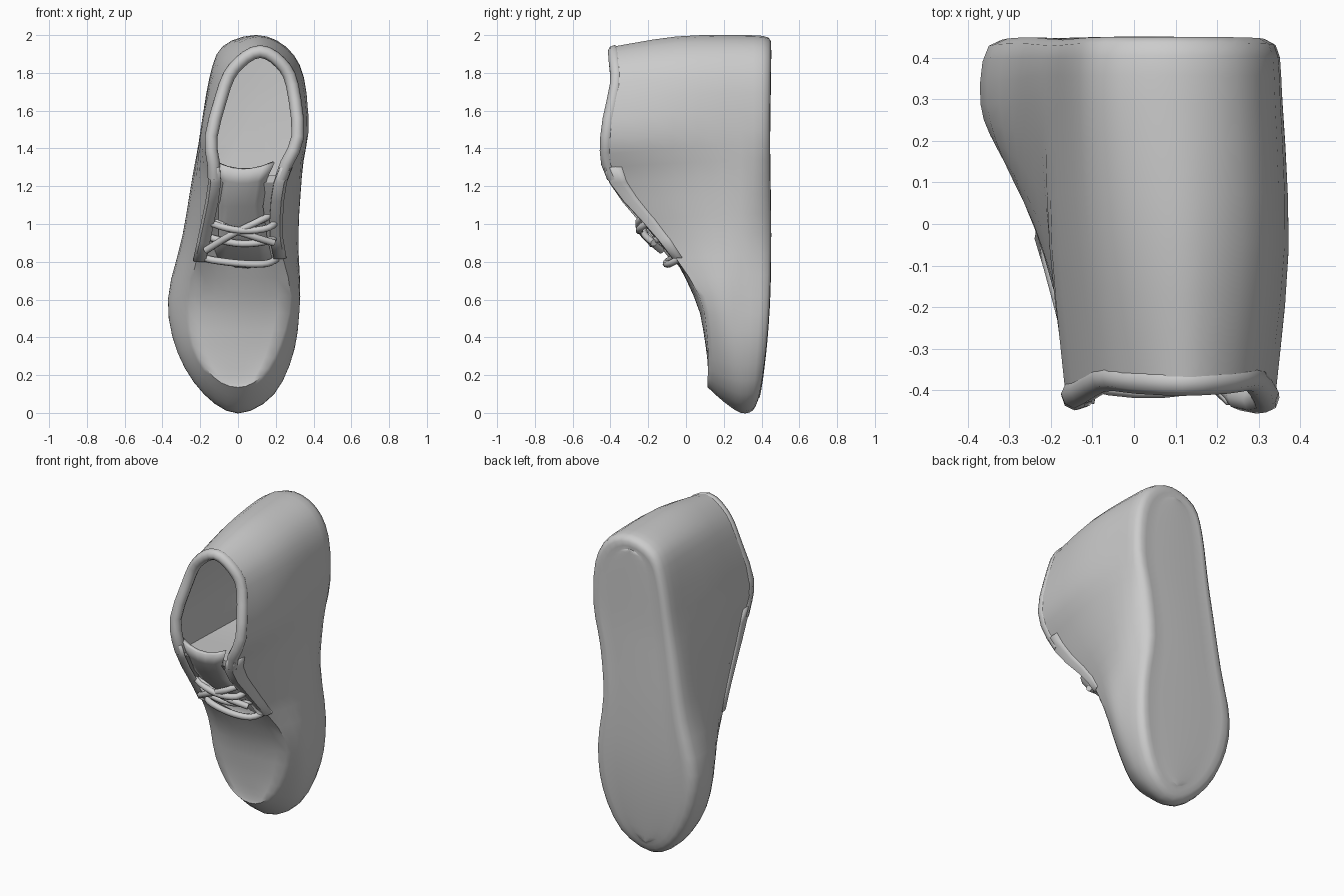
import bpy, bmesh, math
from mathutils import Vector as V

if "Cube" in bpy.data.objects:
    bpy.data.objects.remove(bpy.data.objects["Cube"])


def spline(pts, n, closed=False):
    """Catmull-Rom resampling with n steps per span."""
    m, out = len(pts), []
    for i in range(m if closed else m - 1):
        if closed:
            a, b, c, d = (pts[(i + k) % m] for k in (-1, 0, 1, 2))
        else:
            a, b, c, d = (pts[min(max(i + k, 0), m - 1)] for k in (-1, 0, 1, 2))
        for j in range(n):
            t = j / n
            out.append(0.5 * (2 * b + (c - a) * t + (2 * a - 5 * b + 4 * c - d) * t * t
                              + (3 * b - a - 3 * c + d) * t ** 3))
    return out if closed else out + [pts[-1].copy()]


def interp(x, table):
    for (x0, y0), (x1, y1) in zip(table, table[1:]):
        if x <= x1:
            return y0 + (y1 - y0) * max(0, (x - x0) / (x1 - x0))
    return table[-1][1]


def build(name, grids, thickness=0, angle=55):
    """Skin one or more (rows, wrap) grids into a single smooth object."""
    bm = bmesh.new()
    for rows, wrap in grids:
        vs = [[bm.verts.new(p) for p in r] for r in rows]
        w = len(rows[0])
        for a, b in zip(vs, vs[1:]):
            for j in range(w if wrap else w - 1):
                k = (j + 1) % w
                bm.faces.new((a[j], a[k], b[k], b[j]))
    bmesh.ops.remove_doubles(bm, verts=bm.verts, dist=0.0005)
    bmesh.ops.recalc_face_normals(bm, faces=bm.faces)
    me = bpy.data.meshes.new(name)
    bm.to_mesh(me)
    bm.free()
    ob = bpy.data.objects.new(name, me)
    bpy.context.collection.objects.link(ob)
    if thickness:
        mod = ob.modifiers.new("thickness", 'SOLIDIFY')
        mod.thickness, mod.offset = thickness, 0
    bpy.ops.object.select_all(action='DESELECT')
    ob.select_set(True)
    bpy.context.view_layer.objects.active = ob
    bpy.ops.object.shade_smooth_by_angle(angle=math.radians(angle))
    return ob


def tube(name, pts, radius):
    cu = bpy.data.curves.new(name, 'CURVE')
    cu.dimensions, cu.bevel_depth, cu.bevel_resolution = '3D', radius, 2
    cu.use_fill_caps = True
    sp = cu.splines.new('POLY')
    sp.points.add(len(pts) - 1)
    for q, p in zip(sp.points, pts):
        q.co = (*p, 1)
    ob = bpy.data.objects.new(name, cu)
    bpy.context.collection.objects.link(ob)


def across(loop, i, dip, n=8):
    """Row across the shoe between the mirrored columns i and -i of a loop."""
    a, b = loop[i], loop[-i]
    return [a.lerp(b, k / n) + V((0, dip * math.sin(math.pi * k / n), 0)) for k in range(n + 1)]


# Control outlines: toe, right side, heel, left side
wide = [(0, 0), (.19, .1), (.30, .34), (.325, .62), (.32, .95), (.338, 1.25), (.358, 1.5), (.34, 1.78),
        (.25, 1.94), (.09, 2), (-.08, 1.94), (-.15, 1.78), (-.20, 1.48), (-.24, 1.25), (-.295, .93),
        (-.37, .6), (-.32, .32), (-.18, .1)]
ridge = [(0, .115, .135), (.12, .115, .19), (.22, .115, .36), (.28, .07, .62), (.22, -.13, .92),
         (.24, -.385, 1.22), (.34, -.42, 1.45), (.31, -.37, 1.75), (.235, -.375, 1.88), (.12, -.38, 1.94),
         (0, -.375, 1.88), (-.09, -.37, 1.75), (-.165, -.41, 1.45), (-.14, -.385, 1.22),
         (-.20, -.13, .9), (-.255, .07, .62), (-.235, .115, .36), (-.13, .115, .19)]
bottom = [(0, .357), (.1, .387), (.2, .402), (.35, .42), (.65, .439), (1, .443), (1.4, .436), (2, .444)]

N = 3
B = [V((x, .29, z)) for x, z in wide]
D = [V(p) for p in ridge]
C = []
for b, d in zip(B, D):
    out = V((b.x - .05, -.03, (b.z - 1) * .15)).normalized()
    C.append(b.lerp(d, .5) + out * (.010 + (.014 if b.x > 0 else .006) * min(1, b.z / .5)))


def sole_loop(sx, sz, lift):
    """Scaled copy of the wide outline, with the arch waist on the right."""
    pts = []
    for p in B:
        arch = math.exp(-((p.z - 1.08) / .25) ** 2) if p.x > .05 else 0
        z = 1 + (p.z - 1) * sz
        pts.append(V((.03 + (p.x - .03) * sx - .05 * arch, interp(z, bottom) - lift, z)))
    return pts


A = sole_loop(.95, .987, .007)
S = sole_loop(.7, .92, -.005)
S, A, B, C, D = (spline(l, N, True) for l in (S, A, B, C, D))
count = len(D)

# Outer body: sole edge and walls, closed below by the sole and in front by the domed vamp
cols = [spline([S[i], A[i], B[i], C[i], D[i]], 3) for i in range(count)]
walls = [[c[r] for c in cols] for r in range(len(cols[0]))]
sole = [across(S, i, .004) for i in range(count // 2 + 1)]
dome = [(0, 0), (3, .005), (6, -.012), (9, -.03), (10.5, -.015), (12, .025), (15, .025)]
vamp = [across(D, i, interp(i, dome)) for i in range(5 * N + 1)]
build("shoe_body", [(walls, True), (sole, False), (vamp, False)])

# Lining: hollow foot opening down to the footbed
mid = V((.08, 0, 1.6))
mouth = D[5 * N:13 * N + 1] + across(D, 5 * N, .03)[::-1][1:-1]


def ring(scale, y=None):
    return [V((mid.x + (p.x - mid.x) * scale, p.y if y is None else y,
               mid.z + (p.z - mid.z) * scale)) for p in mouth]


build("lining", [([ring(1), ring(.9), ring(.92, -.2), ring(.97, .15), ring(.92, .3),
                   ring(.4, .31), ring(0, .31)], True)])

# Padded collar rim, flush with the outside of the ankle
rim = [p + (V((mid.x, p.y, mid.z)) - p).normalized() * .027 for p in D[5 * N:13 * N + 1]]
tube("collar_rim", rim, .034)

# Tongue
rows = []
for z, y, xl, xr in [(.77, -.02, -.15, .19), (.95, -.17, -.10, .15), (1.1, -.295, -.10, .13),
                     (1.22, -.385, -.10, .15), (1.29, -.41, -.12, .19)]:
    top = max(0, z - 1.1) / .2
    rows.append([V((xl + (xr - xl) * (k + 1) / 2, y + .02 * k * k, z + .04 * top * k * k))
                 for k in (-1, -.6, -.2, .2, .6, 1)])
build("tongue", [(rows, False)], .022)

# Eyestay flaps on both sides of the lacing, blended into the walls
for side, sign in (("right", 1), ("left", -1)):
    flap = []
    for i in range(11, 17):
        d, wall = D[sign * i], cols[sign * i][-2]
        flap.append([wall - V((sign * .012, 0, 0)), d.lerp(wall, .5) + V((sign * .002, -.004, 0)),
                     d + V((0, -.012, 0)), d + V((-sign * .05, -.014, 0))])
    build(side + "_eyestay", [(flap, False)], .014)

# Laces: three sagging bars, two crossing ends
laces = [[(-.18, -.14, 1.05), (-.13, -.22, 1.0), (.02, -.245, .965), (.16, -.24, .98), (.21, -.18, 1.03)],
         [(-.19, -.1, .95), (-.12, -.165, .92), (.02, -.18, .895), (.16, -.165, .91), (.22, -.1, .95)],
         [(-.20, -.02, .83), (-.14, -.085, .81), (.02, -.105, .79), (.15, -.085, .79), (.21, -.03, .82)],
         [(-.17, -.16, 1.07), (-.08, -.22, .99), (.06, -.215, .94), (.19, -.17, .9)],
         [(.20, -.19, 1.06), (.10, -.25, 1.01), (-.04, -.22, .94), (-.17, -.13, .86)]]
for n, path in enumerate(laces):
    tube("lace_%d" % (n + 1), spline([V(p) for p in path], 4), .019)
